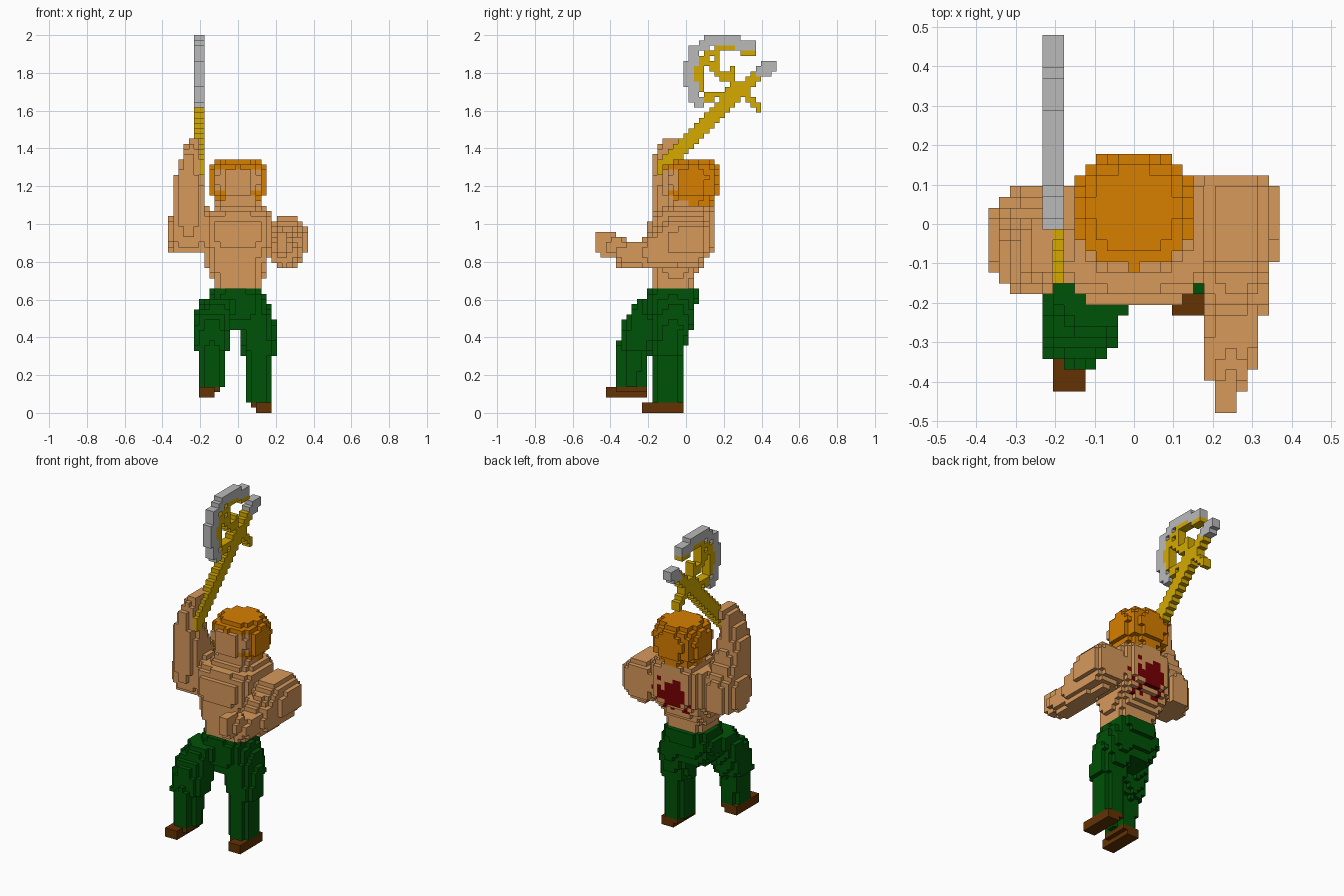
import bpy, bmesh, math, random
from mathutils import Vector

random.seed(4)
if "Cube" in bpy.data.objects:
    bpy.data.objects.remove(bpy.data.objects["Cube"], do_unlink=True)

V = 2 / 73                        # block size
HALF = Vector((0.5, 0.5, 0))      # block 0 straddles the centre line
owner = {}                        # block index -> part name
colour_of = {}                    # part name -> material


def material(name, rgb):
    m = bpy.data.materials.new(name)
    m.use_nodes = True
    m.diffuse_color = (*rgb, 1)
    m.node_tree.nodes["Principled BSDF"].inputs["Base Color"].default_value = (*rgb, 1)
    return m


skin = material("skin", (0.68, 0.32, 0.105))
ginger = material("ginger hair", (0.68, 0.21, 0))
green = material("green cloth", (0, 0.085, 0.002))
brown = material("brown leather", (0.125, 0.032, 0.001))
steel = material("steel", (0.49, 0.49, 0.49))
gold = material("gold", (0.66, 0.4, 0))
blood = material("dark red", (0.18, 0, 0.001))


def block_at(*point):
    return tuple(math.floor(c / V + h) for c, h in zip(point, HALF))


def fill(name, mat, inside, lo=(-0.4, -0.5, 0), hi=(0.4, 0.5, 2)):
    """Give a part every block whose centre passes the test."""
    colour_of[name] = mat
    span = [range(round(a / V + h), round(b / V + h)) for a, b, h in zip(lo, hi, HALF)]
    for i in span[0]:
        for j in span[1]:
            for k in span[2]:
                if inside(i * V, j * V, (k + 0.5) * V):
                    owner[i, j, k] = name


def box(name, mat, lo, hi):
    fill(name, mat, lambda x, y, z: True, lo, hi)


def loft(name, mat, stations, axis=2, power=2.6):
    """Rounded sections (along, centre a, centre b, radius a, radius b) along an axis."""
    def inside(*p):
        t = p[axis]
        a, b = [p[n] for n in range(3) if n != axis]
        for s, e in zip(stations, stations[1:]):
            if s[0] <= t < e[0]:
                f = (t - s[0]) / (e[0] - s[0])
                _, ca, cb, ra, rb = [u + (v - u) * f for u, v in zip(s, e)]
                return abs((a - ca) / ra) ** power + abs((b - cb) / rb) ** power <= 1
        return False
    fill(name, mat, inside)


AXE_LO, AXE_HI = (-8.5 * V, -0.5, 1.2), (-6.5 * V, 0.5, 2)


def stroke(name, mat, radius, *path):
    """Bar along a path in the plane of the axe."""
    points = [Vector(p) for p in path]

    def inside(x, y, z):
        for a, b in zip(points, points[1:]):
            d, p = b - a, Vector((y, z)) - a
            f = min(1, max(0, p.dot(d) / d.dot(d)))
            if (p - d * f).length < radius:
                return True
        return False
    fill(name, mat, inside, AXE_LO, AXE_HI)


# Axe: shaft, lattice, curved blade and rear spike
stroke("axe_shaft", gold, 0.033, (-0.12, 1.3), (0.02, 1.45), (0.4, 1.81))
stroke("axe_lattice", gold, 0.022, (0.3, 1.7), (0.1, 1.87))
stroke("axe_lattice", gold, 0.017, (0.3, 1.7), (0.38, 1.61))
stroke("axe_lattice", gold, 0.014, (0.165, 1.8), (0.165, 1.92))
stroke("axe_lattice", gold, 0.018, (0.24, 1.74), (0.25, 1.82))
stroke("axe_lattice", gold, 0.02, (0.27, 1.71), (0.09, 1.66))
stroke("axe_lattice", gold, 0.018, (0.35, 1.915), (0.2, 1.93), (0.1, 1.89), (0.065, 1.8), (0.07, 1.7))
stroke("axe_blade", steel, 0.03, (0.345, 1.946), (0.24, 1.967), (0.12, 1.965), (0.05, 1.92),
       (0.02, 1.83), (0.026, 1.73), (0.06, 1.645))
box("axe_spike", steel, (AXE_LO[0], 0.37, 1.78), (AXE_HI[0], 0.452, 1.835))
box("axe_spike", steel, (AXE_LO[0], 0.4, 1.808), (AXE_HI[0], 0.479, 1.863))

# Trousers
loft("trouser_seat", green, [(0.44, -0.02, -0.08, 0.1, 0.09), (0.55, -0.02, -0.085, 0.175, 0.135),
                             (0.61, -0.01, -0.07, 0.15, 0.142), (0.67, -0.005, -0.055, 0.13, 0.13)])
loft("right_trouser_leg", green,
     [(0.13, -0.145, -0.29, 0.065, 0.085), (0.33, -0.145, -0.28, 0.072, 0.09),
      (0.34, -0.138, -0.265, 0.102, 0.1), (0.5, -0.138, -0.22, 0.102, 0.108),
      (0.61, -0.09, -0.13, 0.1, 0.11)], power=2.2)
loft("left_trouser_leg", green,
     [(0.05, 0.107, -0.095, 0.067, 0.083), (0.29, 0.107, -0.095, 0.07, 0.083),
      (0.32, 0.115, -0.095, 0.092, 0.086), (0.47, 0.1, -0.07, 0.098, 0.105),
      (0.6, 0.06, -0.06, 0.095, 0.115)], power=2.3)

# Shoes
box("right_shoe", brown, (-0.206, -0.425, 0.082), (-0.123, -0.206, 0.137))
box("right_shoe", brown, (-0.206, -0.37, 0.11), (-0.096, -0.206, 0.137))
box("left_shoe", brown, (0.096, -0.233, 0), (0.178, -0.014, 0.055))
box("left_shoe", brown, (0.069, -0.178, 0.027), (0.178, -0.014, 0.055))

# Torso and neck, with the chest standing forward of the belly
loft("torso", skin,
     [(0.65, 0, -0.06, 0.122, 0.115), (0.7, 0, -0.07, 0.132, 0.11),
      (0.78, -0.01, -0.045, 0.16, 0.13), (0.86, 0, -0.02, 0.182, 0.165),
      (0.92, 0, -0.026, 0.187, 0.182), (1.0, 0, -0.026, 0.187, 0.182),
      (1.05, 0, -0.008, 0.185, 0.165), (1.085, 0.005, 0.01, 0.135, 0.13),
      (1.1, 0.005, 0, 0.115, 0.11), (1.17, 0.005, 0.01, 0.1, 0.1)], power=3.3)

# Raised right arm with its fist round the shaft
loft("right_arm", skin,
     [(0.85, -0.25, -0.02, 0.11, 0.11), (0.91, -0.26, -0.03, 0.115, 0.132),
      (1.0, -0.26, -0.035, 0.113, 0.14), (1.05, -0.255, -0.055, 0.1, 0.122),
      (1.2, -0.265, -0.09, 0.087, 0.088), (1.29, -0.262, -0.1, 0.062, 0.078),
      (1.36, -0.252, -0.095, 0.047, 0.08), (1.46, -0.236, -0.05, 0.031, 0.07)], power=2.2)

# Bent left arm reaching forwards
loft("left_arm", skin,
     [(-0.48, 0.235, 0.9, 0.032, 0.062), (-0.38, 0.235, 0.88, 0.046, 0.066),
      (-0.35, 0.245, 0.845, 0.064, 0.075), (-0.24, 0.25, 0.84, 0.072, 0.073),
      (-0.19, 0.258, 0.86, 0.086, 0.095), (-0.07, 0.262, 0.91, 0.1, 0.138),
      (0.07, 0.26, 0.915, 0.11, 0.135), (0.13, 0.25, 0.925, 0.092, 0.09)], axis=1, power=2.3)

# Head: face first, then everything above and behind it becomes hair
loft("face", skin,
     [(1.09, 0, 0.025, 0.115, 0.108), (1.15, 0, 0.03, 0.125, 0.125),
      (1.16, 0, 0.03, 0.152, 0.152), (1.25, 0, 0.03, 0.158, 0.158),
      (1.29, 0, 0.03, 0.15, 0.152), (1.345, 0, 0.035, 0.095, 0.1)], power=2.1)


def is_hair(x, y, z):
    if owner.get(block_at(x, y, z)) != "face":
        return False
    beard = 1.13 < z < 1.18 and abs(x) > 0.07
    crown = y > -0.02 and z > 1.23
    return y > 0.01 or crown or z > 1.285 or abs(x) > 0.12 or beard


fill("hair", ginger, is_hair)


# Ragged wound across the rear of the torso
def is_wound(x, y, z):
    if owner.get(block_at(x, y, z)) != "torso" or block_at(x, y + V, z) in owner:
        return False
    if not all(block_at(x + s, y, z) in owner for s in (-V, V)):
        return False
    r = math.hypot(x / 0.14, (z - 0.905) / 0.145)
    return r < 0.45 or (r < 1 and random.random() < 0.45)


fill("back_wound", blood, is_wound, (-0.16, 0, 0.75), (0.16, 0.2, 1.06))

# Skin each part: only faces that touch open air
SIDES = [(axis, sign) for axis in range(3) for sign in (0, 1)]
for name, mat in colour_of.items():
    bm = bmesh.new()
    corners = {}

    def vert(c):
        if c not in corners:
            corners[c] = bm.verts.new((Vector(c) - HALF) * V)
        return corners[c]

    for cell in [c for c, part in owner.items() if part == name]:
        for axis, sign in SIDES:
            near = list(cell)
            near[axis] += 2 * sign - 1
            if tuple(near) in owner:
                continue
            ring = []
            for u, v in ((0, 0), (1, 0), (1, 1), (0, 1)):
                c = list(cell)
                c[axis] += sign
                c[(axis + 1) % 3] += u
                c[(axis + 2) % 3] += v
                ring.append(vert(tuple(c)))
            bm.faces.new(ring if sign else ring[::-1])
    mesh = bpy.data.meshes.new(name)
    bm.to_mesh(mesh)
    bm.free()
    mesh.materials.append(mat)
    bpy.context.scene.collection.objects.link(bpy.data.objects.new(name, mesh))
